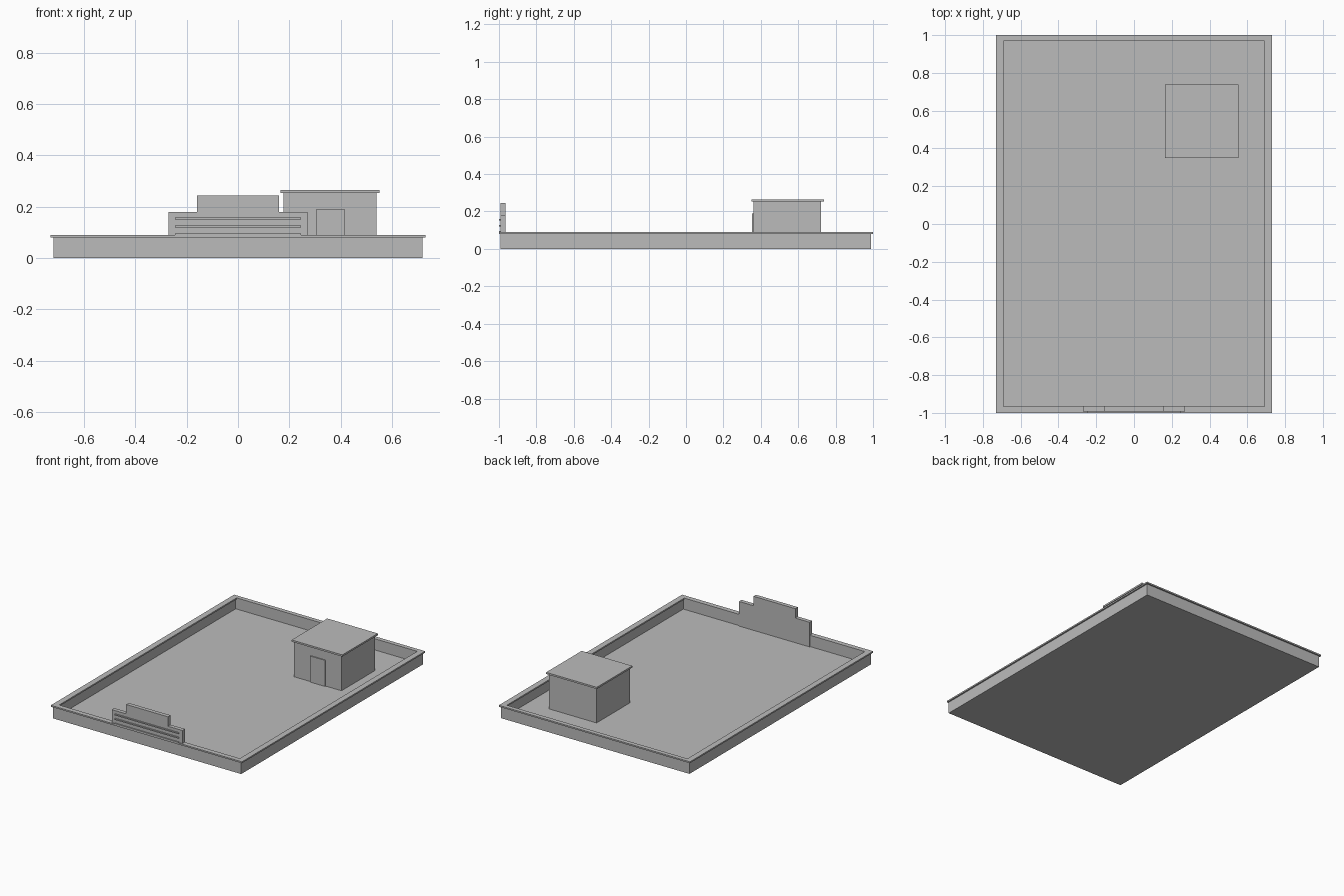
import bpy
import bmesh

# Remove the default cube only
cube = bpy.data.objects.get("Cube")
if cube:
    bpy.data.objects.remove(cube, do_unlink=True)

# Single flat colour
grey = bpy.data.materials.new("plain_grey")
grey.use_nodes = True
GREY = (0.5, 0.5, 0.5, 1)
grey.diffuse_color = GREY
grey.node_tree.nodes["Principled BSDF"].inputs["Base Color"].default_value = GREY


def finish(name, bm):
    bmesh.ops.recalc_face_normals(bm, faces=bm.faces)
    mesh = bpy.data.meshes.new(name)
    bm.to_mesh(mesh)
    bm.free()
    mesh.materials.append(grey)
    obj = bpy.data.objects.new(name, mesh)
    bpy.context.collection.objects.link(obj)
    return obj


def extrude_up(bm, faces, height):
    """Raise flat faces into a closed solid."""
    new = bmesh.ops.extrude_face_region(bm, geom=faces, use_keep_orig=True)["geom"]
    verts = [v for v in new if isinstance(v, bmesh.types.BMVert)]
    bmesh.ops.translate(bm, verts=verts, vec=(0, 0, height))


def box(name, x, y, z):
    bm = bmesh.new()
    base = [bm.verts.new((px, py, z[0])) for px, py in
            ((x[0], y[0]), (x[1], y[0]), (x[1], y[1]), (x[0], y[1]))]
    extrude_up(bm, [bm.faces.new(base)], z[1] - z[0])
    return finish(name, bm)


def frame(name, outer, inner, z):
    """Rectangular ring; outer and inner are (half width, front y, back y)."""
    bm = bmesh.new()
    loops = []
    for hx, y0, y1 in (outer, inner):
        loops.append([bm.verts.new((px, py, z[0])) for px, py in
                      ((-hx, y0), (hx, y0), (hx, y1), (-hx, y1))])
    a, b = loops
    faces = [bm.faces.new((a[i], a[(i + 1) % 4], b[(i + 1) % 4], b[i]))
             for i in range(4)]
    extrude_up(bm, faces, z[1] - z[0])
    return finish(name, bm)


def prism(name, outline, y):
    """Solid with an outline in x and z, running from y[0] to y[1]."""
    bm = bmesh.new()
    face = bm.faces.new([bm.verts.new((px, y[0], pz)) for px, pz in outline])
    new = bmesh.ops.extrude_face_region(bm, geom=[face], use_keep_orig=True)["geom"]
    bmesh.ops.translate(bm, verts=[v for v in new if isinstance(v, bmesh.types.BMVert)],
                        vec=(0, y[1] - y[0], 0))
    return finish(name, bm)


# Flat roof deck with a parapet and its coping
FLOOR = 0.01
box("roof_deck", (-0.715, 0.715), (-0.985, 0.985), (0, FLOOR))
frame("parapet_wall", (0.72, -0.993, 0.99), (0.70, -0.97, 0.975), (0, 0.08))
frame("parapet_coping", (0.73, -1, 1), (0.69, -0.966, 0.97), (0.08, 0.09))

# Stepped front pediment
right_half = [(0.27, FLOOR), (0.27, 0.18), (0.16, 0.18), (0.16, 0.245)]
outline = right_half + [(-px, pz) for px, pz in reversed(right_half)]
prism("stepped_pediment", outline, (-0.992, -0.964))

# Raised horizontal bands on the pediment
for i, z in enumerate((0.087, 0.12, 0.151)):
    box(f"pediment_band_{i + 1}", (-0.245, 0.245), (-1, -0.99), (z, z + 0.008))

# Rooftop stair hut with a flat cap and a door
box("hut_walls", (0.177, 0.539), (0.36, 0.723), (FLOOR, 0.253))
box("hut_roof", (0.165, 0.552), (0.35, 0.738), (0.253, 0.265))
box("hut_door", (0.304, 0.418), (0.353, 0.362), (FLOOR, 0.19))
